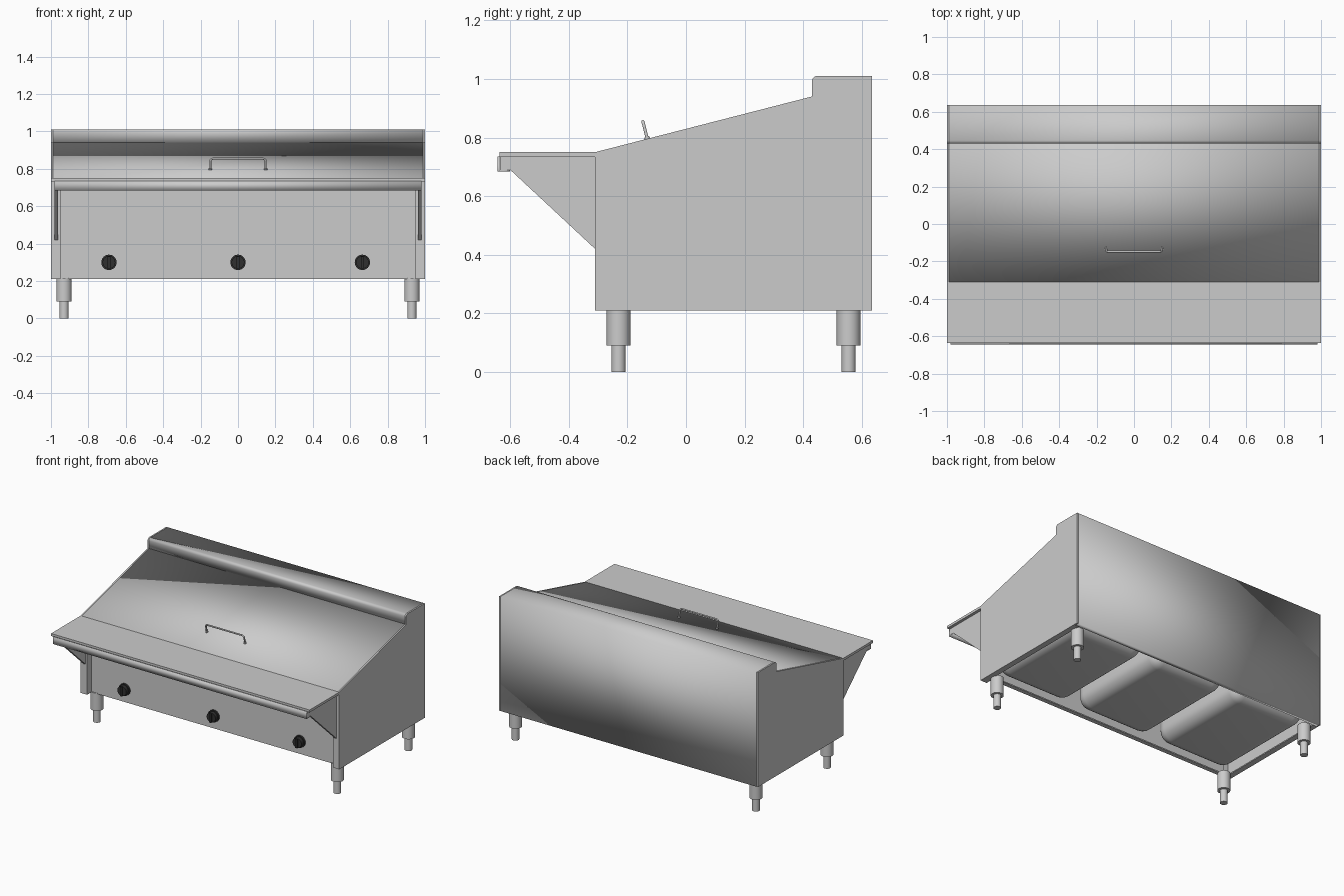
import bpy, bmesh, math
from mathutils import Vector, Matrix

if "Cube" in bpy.data.objects:
    bpy.data.objects.remove(bpy.data.objects["Cube"])


def finish(name, bm, mat=None, smooth=False):
    me = bpy.data.meshes.new(name)
    bm.to_mesh(me)
    bm.free()
    ob = bpy.data.objects.new(name, me)
    bpy.context.collection.objects.link(ob)
    if mat:
        me.materials.append(mat)
    if smooth:
        bpy.context.view_layer.objects.active = ob
        bpy.ops.object.select_all(action='DESELECT')
        ob.select_set(True)
        bpy.ops.object.shade_smooth_by_angle(angle=math.radians(35))
    return ob


def box(name, x, y, z, mat=None):
    bm = bmesh.new()
    size = Vector((x[1] - x[0], y[1] - y[0], z[1] - z[0]))
    mid = Vector((sum(x), sum(y), sum(z))) / 2
    bmesh.ops.create_cube(bm, size=1, matrix=Matrix.Translation(mid) @ Matrix.Diagonal((*size, 1)))
    return finish(name, bm, mat)


def prism(name, pts, x0, x1):
    """Plate with a (y, z) outline, extruded along x."""
    bm = bmesh.new()
    f = bm.faces.new([bm.verts.new((x0, y, z)) for y, z in pts])
    r = bmesh.ops.extrude_face_region(bm, geom=[f])
    bmesh.ops.translate(bm, vec=(x1 - x0, 0, 0),
                        verts=[v for v in r['geom'] if isinstance(v, bmesh.types.BMVert)])
    bmesh.ops.recalc_face_normals(bm, faces=bm.faces[:])
    return finish(name, bm)


def sheet(name, pts, half, t=0.008):
    """Folded sheet metal along a (y, z) path; thickness goes below/inside."""
    bm = bmesh.new()
    rows = [(bm.verts.new((-half, y, z)), bm.verts.new((half, y, z))) for y, z in pts]
    for a, b in zip(rows, rows[1:]):
        bm.faces.new((a[0], a[1], b[1], b[0]))
    ob = finish(name, bm, smooth=True)
    m = ob.modifiers.new("thickness", 'SOLIDIFY')
    m.thickness, m.offset, m.use_even_offset = t, -1, True
    return ob


def cyl(bm, r, a, b, seg=32):
    """Cylinder from point a to point b."""
    a, b = Vector(a), Vector(b)
    rot = (b - a).to_track_quat('Z', 'Y').to_matrix().to_4x4()
    bmesh.ops.create_cone(bm, cap_ends=True, segments=seg, radius1=r, radius2=r,
                          depth=(b - a).length, matrix=Matrix.Translation((a + b) / 2) @ rot)


FRONT, BACK, BOTTOM = -0.31, 0.635, 0.21
black = bpy.data.materials.new("black_plastic")
black.diffuse_color = (0.03, 0.03, 0.03, 1)
black.use_nodes = True
black.node_tree.nodes["Principled BSDF"].inputs["Base Color"].default_value = black.diffuse_color

# Rounded step from the lid up to the rear housing
step = [(0.43, 0.94)] + [(0.447 - 0.017 * math.cos(i * math.pi / 10),
                          0.993 + 0.017 * math.sin(i * math.pi / 10)) for i in range(6)]

# Sloping lid, rear housing with back panel, front shelf
sheet("sloping_lid", [(FRONT, 0.75), (0.43, 0.94)], 0.99)
sheet("rear_housing", step + [(BACK, 1.01), (BACK, BOTTOM), (BACK - 0.03, BOTTOM)], 0.99)
box("shelf_top", (-1, 1), (-0.637, FRONT), (0.733, 0.75))
sheet("shelf_front_lip", [(-0.60, 0.69), (-0.637, 0.69), (-0.637, 0.735)][::1], 0.98, -0.006)

# Side parts, repeated left and right
side = [(FRONT, BOTTOM), (BACK, BOTTOM), (BACK, 1.01)] + step[:0:-1] + [(0.43, 0.94), (FRONT, 0.75)]
bracket = [(-0.635, 0.733), (-0.635, 0.69), (-0.60, 0.69), (FRONT, 0.42), (FRONT, 0.733)]
for s, n in ((-1, "left"), (1, "right")):
    def xr(a, b):
        return tuple(sorted((s * a, s * b)))
    prism(n + "_side_panel", side, *xr(0.99, 1.0))
    box(n + "_front_post", xr(0.95, 0.99), (FRONT, -0.262), (BOTTOM, 0.733))
    prism(n + "_shelf_bracket", bracket, *xr(0.962, 0.98))
    box(n + "_bottom_lip", xr(0.96, 0.99), (-0.262, BACK - 0.03), (BOTTOM, 0.218))
    # Adjustable legs
    for y, m in ((-0.23, "front"), (0.555, "back")):
        bm = bmesh.new()
        cyl(bm, 0.041, (s * 0.93, y, 0.09), (s * 0.93, y, 0.215))
        cyl(bm, 0.024, (s * 0.93, y, 0.0), (s * 0.93, y, 0.095))
        finish(f"{n}_{m}_leg", bm, smooth=True)

# Recessed control panel with bottom lip
box("control_panel", (-0.95, 0.95), (-0.262, -0.254), (BOTTOM, 0.735))
box("front_bottom_lip", (-0.96, 0.96), (-0.254, -0.232), (BOTTOM, 0.218))

# Three rounded food wells, open at the top under the lid
W, D, TOP, LOW, YC = 0.57, 0.80, 0.70, 0.23, 0.16
for i, x in enumerate((-0.66, 0, 0.66)):
    bm = bmesh.new()
    bmesh.ops.create_cube(bm, size=1, matrix=Matrix.Translation((x, YC, (TOP + LOW) / 2))
                          @ Matrix.Diagonal((W, D, TOP - LOW, 1)))
    top = [f for f in bm.faces if f.normal.z > 0.9]
    bmesh.ops.delete(bm, geom=top, context='FACES_ONLY')
    edges = [e for e in bm.edges if not e.is_boundary]
    bmesh.ops.bevel(bm, geom=edges, offset=0.085, segments=8, profile=0.5, affect='EDGES')
    ob = finish(f"food_well_{i + 1}", bm, smooth=True)
    m = ob.modifiers.new("thickness", 'SOLIDIFY')
    m.thickness, m.offset = 0.006, -1

# Deck strips that carry the wells
for n, y in (("front", (-0.254, YC - D / 2)), ("back", (YC + D / 2, BACK - 0.008))):
    box(n + "_deck_strip", (-0.99, 0.99), y, (TOP - 0.008, TOP))
for i, (a, b) in enumerate(((-0.99, -0.945), (-0.375, -0.285), (0.285, 0.375), (0.945, 0.99))):
    box(f"deck_divider_{i + 1}", (a, b), (YC - D / 2, YC + D / 2), (TOP - 0.008, TOP))

# Control knobs with grip bars
for i, x in enumerate((-0.69, 0, 0.665)):
    bm = bmesh.new()
    cyl(bm, 0.041, (x, -0.26, 0.30), (x, -0.275, 0.30))
    cyl(bm, 0.034, (x, -0.27, 0.30), (x, -0.298, 0.30))
    bmesh.ops.create_cube(bm, size=1, matrix=Matrix.Translation((x, -0.298, 0.30))
                          @ Matrix.Diagonal((0.014, 0.02, 0.064, 1)))
    finish(f"knob_{i + 1}", bm, black, smooth=True)

# Lid handle: bent rod standing square to the slope
up = Vector((0, -0.249, 0.968))
base = Vector((0, -0.132, 0.796))
H, R, X = 0.060, 0.014, 0.148
half = [(X, -0.004), (X, H - R)] + [(X - R + R * math.cos(a), H - R + R * math.sin(a))
                                    for a in (math.pi / 8 * k for k in range(1, 5))]
path = half + [(-x, h) for x, h in reversed(half)]
cu = bpy.data.curves.new("lid_handle", 'CURVE')
cu.dimensions, cu.bevel_depth, cu.bevel_resolution, cu.use_fill_caps = '3D', 0.0055, 3, True
sp = cu.splines.new('POLY')
sp.points.add(len(path) - 1)
for p, (x, h) in zip(sp.points, path):
    p.co = (*(base + up * h + Vector((x, 0, 0))), 1)
sp.use_smooth = True
bpy.context.collection.objects.link(bpy.data.objects.new("lid_handle", cu))
bm = bmesh.new()
for s in (-1, 1):
    foot = base + Vector((s * X, 0, 0))
    cyl(bm, 0.009, foot - up * 0.003, foot + up * 0.006, 16)
finish("handle_feet", bm, smooth=True)
